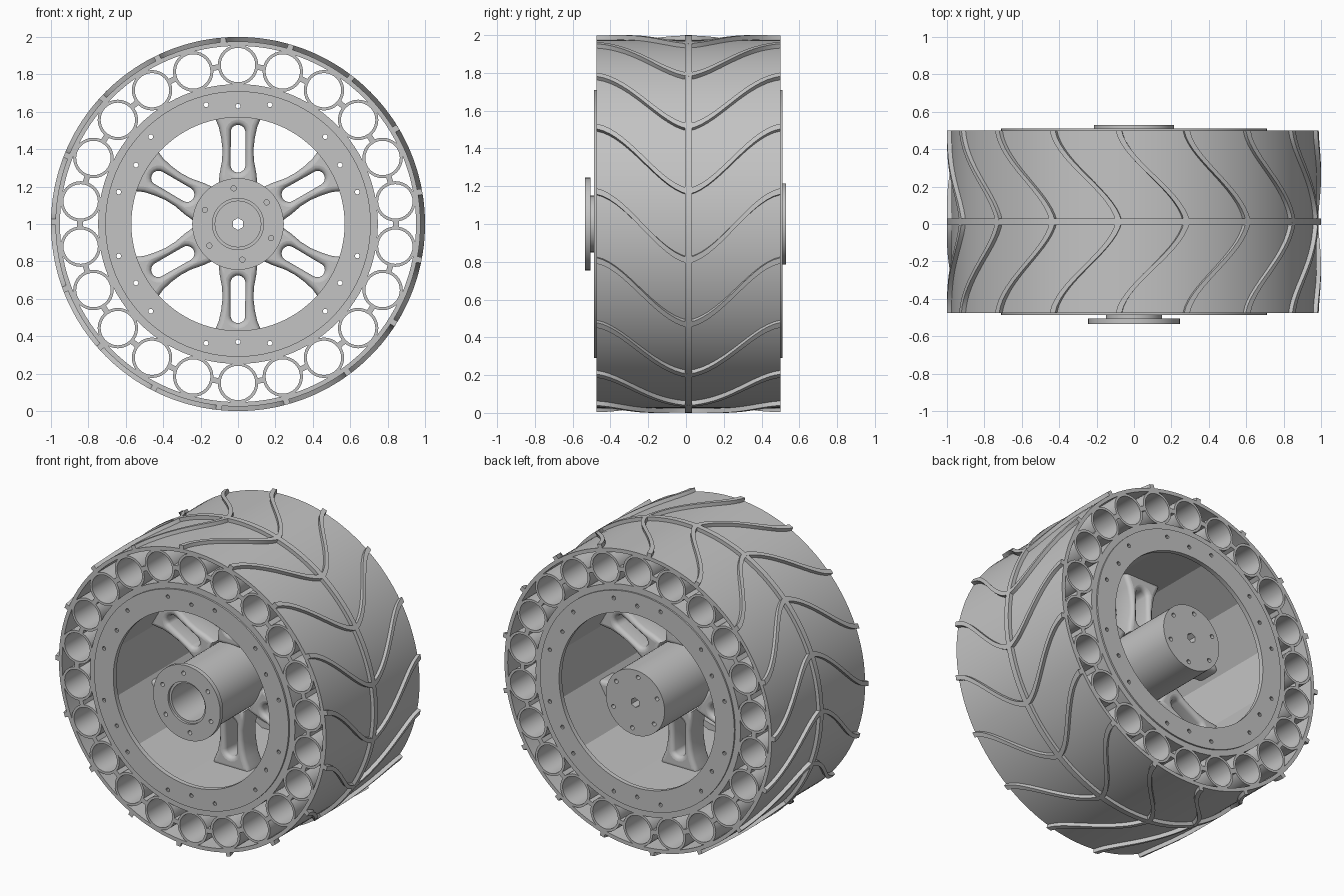
import bpy, bmesh, math
from math import cos, sin, pi, radians
from mathutils import Matrix, Vector

if "Cube" in bpy.data.objects:
    bpy.data.objects.remove(bpy.data.objects["Cube"], do_unlink=True)

grey = bpy.data.materials.new("plain grey")
grey.use_nodes = True
grey.diffuse_color = (0.55, 0.55, 0.55, 1)
grey.node_tree.nodes["Principled BSDF"].inputs["Base Color"].default_value = (0.55, 0.55, 0.55, 1)

FRONT, BACK = -0.475, 0.50
MID = (FRONT + BACK) / 2
CENTRE = Vector((0, 0, 1))


def polar(r, a, y=0.0):
    return Vector((r * cos(a), y, r * sin(a)))


def activate(ob):
    bpy.ops.object.select_all(action='DESELECT')
    ob.select_set(True)
    bpy.context.view_layer.objects.active = ob


def smooth(ob, angle=35):
    activate(ob)
    bpy.ops.object.shade_smooth_by_angle(angle=radians(angle))


def make(name, bm):
    bmesh.ops.recalc_face_normals(bm, faces=bm.faces[:])
    mesh = bpy.data.meshes.new(name)
    bm.to_mesh(mesh)
    bm.free()
    mesh.materials.append(grey)
    ob = bpy.data.objects.new(name, mesh)
    ob.location = CENTRE
    bpy.context.collection.objects.link(ob)
    return ob


def spin_profile(bm, profile, steps, centre=(0, 0, 0)):
    """Revolve a closed (radius, y) profile about a y-parallel axis."""
    c = Vector(centre)
    vs = [bm.verts.new(c + Vector((r, y, 0))) for r, y in profile]
    es = [bm.edges.new((vs[i], vs[i - 1])) for i in range(len(vs))]
    bmesh.ops.spin(bm, geom=vs + es, cent=c, axis=(0, 1, 0), angle=2 * pi, steps=steps)


def lathe(name, profile, steps=96, centres=((0, 0, 0),)):
    bm = bmesh.new()
    for c in centres:
        spin_profile(bm, profile, steps, c)
    bmesh.ops.remove_doubles(bm, verts=bm.verts[:], dist=1e-5)
    return make(name, bm)


def band(r0, r1, y0, y1):
    return [(r0, y0), (r1, y0), (r1, y1), (r0, y1)]


def cut(ob, pegs):
    """Subtract y-axis prisms given as (centre, radius, y0, y1, sides, turn)."""
    bm = bmesh.new()
    for c, r, y0, y1, sides, turn in pegs:
        m = (Matrix.Translation((c.x, (y0 + y1) / 2, c.z))
             @ Matrix.Rotation(pi / 2, 4, 'X') @ Matrix.Rotation(turn, 4, 'Z'))
        bmesh.ops.create_cone(bm, cap_ends=True, segments=sides, radius1=r,
                              radius2=r, depth=y1 - y0, matrix=m)
    cutter = make("cutter", bm)
    cutter.hide_render = True
    mod = ob.modifiers.new("holes", 'BOOLEAN')
    mod.operation, mod.solver, mod.object = 'DIFFERENCE', 'EXACT', cutter
    activate(ob)
    bpy.ops.object.modifier_apply(modifier=mod.name)
    bpy.data.objects.remove(cutter, do_unlink=True)


# Tyre skin and raised centre band
smooth(lathe("tyre_skin", band(0.952, 0.976, FRONT, BACK), 128))
smooth(lathe("centre_band", band(0.96, 1.0, MID - 0.018, MID + 0.018), 128))

# Curved chevron tread ribs
RIBS, STEPS = 17, 14
pitch = 2 * pi / RIBS
bm = bmesh.new()
for k in range(RIBS):
    for side in (-1, 1):
        last = None
        for i in range(STEPS + 1):
            t = i / STEPS
            ease = 0.75 * t * t * (3 - 2 * t) + 0.25 * t
            a = radians(10) + pitch * (k + ease)
            y = MID + side * t * (BACK - MID)
            ring = [bm.verts.new(polar(r, a + w, y)) for r, w in
                    ((0.965, -0.016), (1.0, -0.016), (1.0, 0.016), (0.965, 0.016))]
            if last:
                for j in range(4):
                    bm.faces.new((last[j - 1], last[j], ring[j], ring[j - 1]))
            else:
                bm.faces.new(ring)
            last = ring
        bm.faces.new(last)
smooth(make("tread_ribs", bm))

# Cushion tubes between the skin and the rim, with small links joining them
TUBES = 22
angles = [pi / 2 + 2 * pi * k / TUBES for k in range(TUBES)]
smooth(lathe("cushion_tubes", band(0.092, 0.108, FRONT, BACK), 32,
             [polar(0.85, a) for a in angles]))
bm = bmesh.new()
for a in angles:
    m = (Matrix.Translation(polar(0.845, a + pi / TUBES, MID))
         @ Matrix.Rotation(-a - pi / TUBES, 4, 'Y')
         @ Matrix.Diagonal((0.03, BACK - FRONT, 0.045, 1)))
    bmesh.ops.create_cube(bm, size=1, matrix=m)
make("tube_links", bm)

# Rim: stepped flanges, twelve-sided barrel, bolt holes right through
rim = lathe("rim", [(0.57, FRONT - 0.012), (0.71, FRONT - 0.012), (0.71, FRONT),
                    (0.748, FRONT), (0.748, BACK), (0.71, BACK),
                    (0.71, BACK + 0.01), (0.57, BACK + 0.01)])
cut(rim, [(Vector(), 0.615, FRONT + 0.02, BACK - 0.02, 12, pi / 12)])
bolts = [polar(0.66, radians(15 + 30 * k)) for k in range(12)]
bolts += [polar(0.63, radians(30 + 60 * k)) for k in range(6)]
cut(rim, [(p, 0.013, -0.6, 0.6, 10, 0) for p in bolts])
smooth(rim, 25)

# Hub: front plate on a short neck, main drum, deep front bore
hub = lathe("hub", [(0, -0.2), (0.122, -0.2), (0.122, -0.52), (0.137, -0.52),
                    (0.137, -0.535), (0.245, -0.535), (0.245, -0.505),
                    (0.15, -0.505), (0.15, -0.485), (0.215, -0.485),
                    (0.215, 0.53), (0, 0.53)], 64)
pegs = [(Vector(), 0.032, -0.3, 0.6, 6, 0)]
for k in range(6):
    p = polar(0.192, radians(97 + 60 * k))
    pegs += [(p, 0.014, -0.6, -0.45, 12, 0), (p * 0.9, 0.014, 0.48, 0.6, 12, 0)]
cut(hub, pegs)
smooth(hub)

# Spokes: rounded, flared arms with a long slot
ROUND = 0.028
half = [(0.105, 0.20), (0.098, 0.27), (0.085, 0.34), (0.083, 0.40),
        (0.09, 0.46), (0.103, 0.52), (0.125, 0.57), (0.135, 0.61)]
outline = half + [(-x, r) for x, r in reversed(half)]
slot = [(0.04 * cos(radians(d)), (0.49 if d < 180 else 0.315) + 0.04 * sin(radians(d)))
        for d in list(range(0, 179, 20)) + [180] + list(range(181, 360, 20)) + [360]]
curve = bpy.data.curves.new("spoke", 'CURVE')
curve.dimensions, curve.fill_mode = '2D', 'BOTH'
for pts in (outline, slot):
    s = curve.splines.new('POLY')
    s.points.add(len(pts) - 1)
    for p, (x, r) in zip(s.points, pts):
        p.co = (x, r, 0, 1)
    s.use_cyclic_u = True
curve.extrude, curve.bevel_depth, curve.bevel_resolution = 0.055, ROUND, 3
curve.offset = -ROUND
curve.materials.append(grey)
spoke = bpy.data.objects.new("spoke_1", curve)
bpy.context.collection.objects.link(spoke)
spoke.location = CENTRE
activate(spoke)
bpy.ops.object.convert(target='MESH')
spoke = bpy.context.view_layer.objects.active
smooth(spoke, 40)
for k in range(6):
    ob = spoke if k == 0 else spoke.copy()
    if k:
        ob.name = f"spoke_{k + 1}"
        bpy.context.collection.objects.link(ob)
    ob.matrix_world = (Matrix.Translation(CENTRE) @ Matrix.Rotation(k * pi / 3, 4, 'Y')
                       @ Matrix.Rotation(pi / 2, 4, 'X'))
